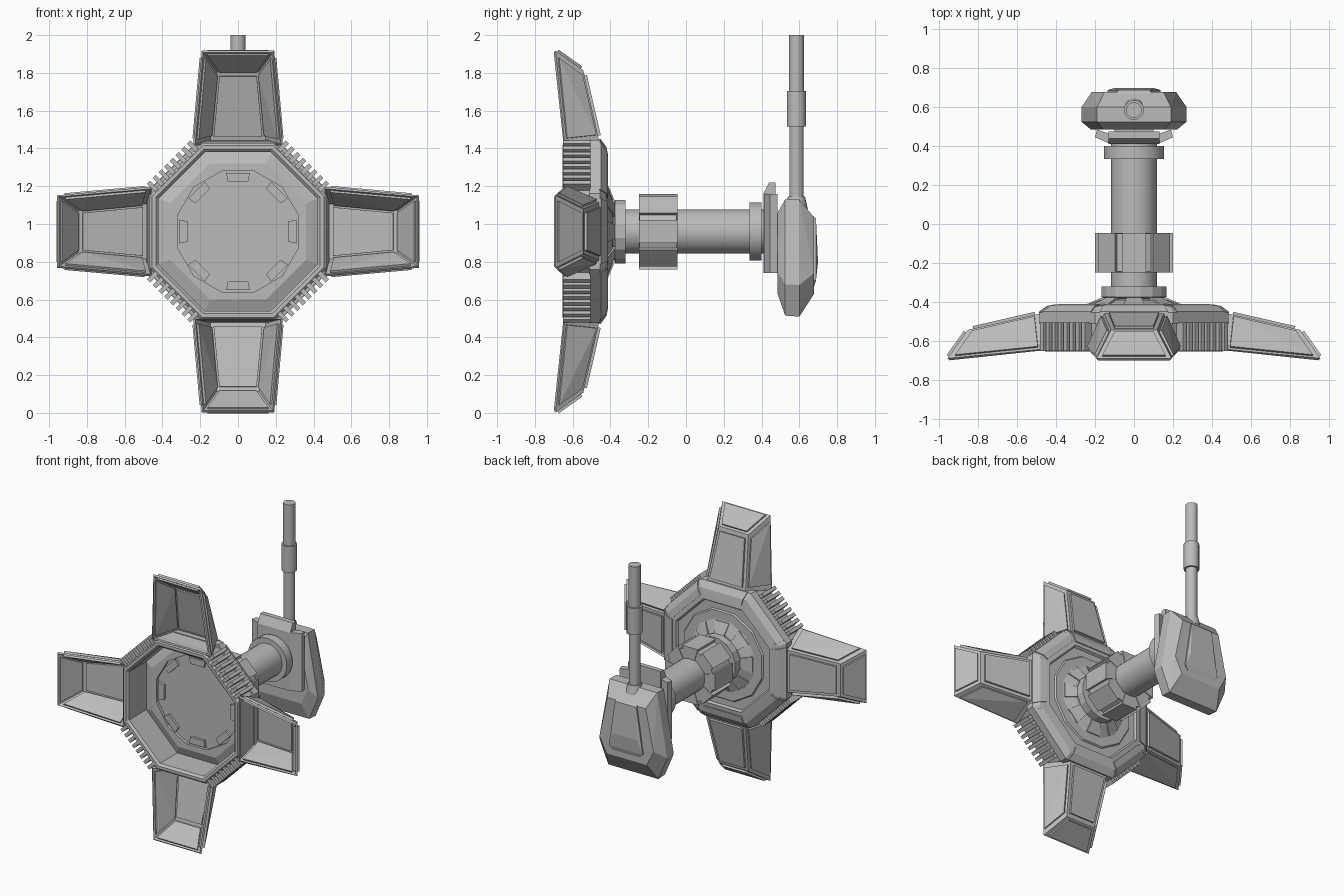
import bpy, bmesh, math
from mathutils import Matrix, Vector

if "Cube" in bpy.data.objects:
    bpy.data.objects.remove(bpy.data.objects["Cube"])

CZ = 0.96                                   # height of the main axis
grey = bpy.data.materials.new("mid grey")
grey.diffuse_color = (0.5, 0.5, 0.5, 1)
grey.use_nodes = True
grey.node_tree.nodes["Principled BSDF"].inputs["Base Color"].default_value = grey.diffuse_color


def finish(name, bm, turn=0.0, lift=CZ, smooth=False):
    """Turn about the main axis, lift into place and make the object."""
    bmesh.ops.remove_doubles(bm, verts=bm.verts, dist=1e-5)
    bmesh.ops.recalc_face_normals(bm, faces=bm.faces)
    bm.transform(Matrix.Translation((0, 0, lift)) @ Matrix.Rotation(turn, 4, 'Y'))
    me = bpy.data.meshes.new(name)
    bm.to_mesh(me)
    bm.free()
    me.materials.append(grey)
    ob = bpy.data.objects.new(name, me)
    bpy.context.collection.objects.link(ob)
    if smooth:
        bpy.context.view_layer.objects.active = ob
        ob.select_set(True)
        bpy.ops.object.shade_smooth_by_angle(angle=math.radians(30))
        ob.select_set(False)
    return ob


def lathe(name, profile, sides, smooth=False):
    """Spin (radius to the flats, y) points about the main axis."""
    bm = bmesh.new()
    k = 1 / math.cos(math.pi / sides)
    rings = []
    for r, y in profile:
        rings.append([bm.verts.new((r * k * math.sin(a), y, r * k * math.cos(a)))
                      for a in ((i + 0.5) * 2 * math.pi / sides for i in range(sides))]
                     if r > 0 else [bm.verts.new((0, y, 0))] * sides)
    for a, b in zip(rings, rings[1:]):
        for i in range(sides):
            j = (i + 1) % sides
            bm.faces.new(list(dict.fromkeys((a[i], a[j], b[j], b[i]))))
    return finish(name, bm, smooth=smooth)


def add_hull(bm, pts):
    part = bmesh.new()
    for p in pts:
        part.verts.new(p)
    bmesh.ops.convex_hull(part, input=part.verts)
    bmesh.ops.dissolve_limit(part, angle_limit=0.01, verts=part.verts, edges=part.edges)
    me = bpy.data.meshes.new("temp")
    part.to_mesh(me)
    part.free()
    bm.from_mesh(me)
    bpy.data.meshes.remove(me)


def box(x0, x1, y0, y1, z0, z1):
    return [(x, y, z) for x in (x0, x1) for y in (y0, y1) for z in (z0, z1)]


def wedge(r0, r1, half, y0, y1, y_in=None):
    """Tooth centred on +z, between two radii."""
    y_in = y1 if y_in is None else y_in
    return [(s * r * math.sin(half), y, r * math.cos(half))
            for r, yb in ((r0, y_in), (r1, y1)) for y in (y0, yb) for s in (-1, 1)]


def ring_of(name, pts, count, start=0.0):
    for i in range(count):
        bm = bmesh.new()
        add_hull(bm, pts)
        finish(name, bm, start + i * 2 * math.pi / count)


# octagonal hub: deep rim, raised cap inside, stepped and chamfered back
hub = lathe("hub", [(0, -.47), (.36, -.47), (.42, -.445), (.42, -.64), (.435, -.655),
                    (.455, -.655), (.47, -.64), (.47, -.51), (.485, -.51), (.485, -.455),
                    (.445, -.425), (.37, -.415), (.36, -.43), (0, -.43)], 8)
# shallow round recess with inward teeth on the cap
cutter = lathe("recess_cutter", [(0, -.6), (.32, -.6), (.32, -.45), (0, -.45)], 12)
cutter.hide_render = True
cutter.hide_viewport = True
cut = hub.modifiers.new("recess", 'BOOLEAN')
cut.object = cutter
cut.operation = 'DIFFERENCE'
cut.solver = 'EXACT'
ring_of("cap_tooth", wedge(.27, .317, .2, -.445, -.468), 8)
# chamfered rear edge trims
ring_of("hub_trim", [(s * x, y, z) for s in (-1, 1) for x, y, z in
                     ((.175, -.46, .489), (.175, -.45, .489), (.16, -.42, .445),
                      (.15, -.412, .40), (.15, -.43, .40))], 8)

# cooling ribs on the four diagonal sides
for q in range(4):
    bm = bmesh.new()
    for i in range(8):
        x = (i - 3.5) * 0.043
        add_hull(bm, box(x - .012, x + .012, -.652, -.505, .44, .52))
    finish("cooling_ribs", bm, math.pi / 4 + q * math.pi / 2)

# four open trays with raised panels on every wall
RB, RT = (.232, -.645, .46), (.188, -.695, .953)  # rim: base, tip
FB, FT = (.15, -.465, .48), (.115, -.55, .85)    # floor: base, tip


def side(p, s):
    return Vector((p[0] * s, p[1], p[2]))


rb, rt, fb, ft = [[side(p, s) for s in (-1, 1)] for p in (RB, RT, FB, FT)]
walls = {"floor": (fb[0], fb[1], ft[1], ft[0]), "tip": (ft[0], ft[1], rt[1], rt[0]),
         "left": (rb[0], fb[0], ft[0], rt[0]), "right": (fb[1], rb[1], rt[1], ft[1]),
         "base": (rb[0], rb[1], fb[1], fb[0])}
mid = Vector((0, -.62, .68))
for q in range(4):
    turn = q * math.pi / 2
    bm = bmesh.new()
    for quad in walls.values():
        bm.faces.new([bm.verts.new(p) for p in quad])
    tray = finish("arm_tray", bm, turn)
    shell = tray.modifiers.new("thickness", 'SOLIDIFY')
    shell.thickness = 0.016
    shell.offset = 0
    bm = bmesh.new()
    for key, quad in walls.items():
        if key == "base":
            continue
        c = sum(quad, Vector()) / 4
        n = (quad[2] - quad[0]).cross(quad[3] - quad[1]).normalized()
        if n.dot(c - mid) < 0:
            n = -n
        inner = [c + (p - c) * 0.86 for p in quad]
        add_hull(bm, [p + n * d for p in inner for d in (-.018, .02)])
    finish("arm_panels", bm, turn)

# rear cone with teeth, boom tube and collars
lathe("rear_cone", [(0, -.44), (.325, -.44), (.31, -.42), (.25, -.42), (.17, -.39), (0, -.39)], 12)
ring_of("cone_tooth", wedge(.15, .25, .22, -.44, -.412, -.37), 8)
lathe("front_collar", [(0, -.41), (.168, -.375), (.168, -.32), (0, -.32)], 16)
lathe("boom_tube", [(0, -.42), (.117, -.42), (.117, .44), (0, .44)], 32, True)
lathe("rear_collar", [(0, .335), (.154, .335), (.154, .40), (0, .40)], 32, True)
lathe("sleeve_core", [(0, -.245), (.185, -.245), (.185, -.05), (0, -.05)], 16)
ring_of("sleeve_pad", wedge(.1, .209, .3, -.25, -.045), 8)

# bent bracket between boom and housing
bm = bmesh.new()
add_hull(bm, [(x, y, z) for x in (-.13, .13) for y, z in
              ((.41, -.22), (.47, -.22), (.41, .2), (.44, .26), (.475, .26))])
for s in (-1, 1):
    add_hull(bm, [(s * x, y, z) for x, y in ((.13, .415), (.13, .465), (.2, .445), (.19, .485))
                  for z in (-.22, .2)])
add_hull(bm, box(-.1, .1, .43, .52, -.16, .05))
finish("bracket", bm)

# receiver housing: faceted, wider toward the bottom
bm = bmesh.new()
pts = []
for y, k, top, low in ((.485, .82, 1.06, .63), (.525, 1, 1.13, .515), (.60, 1, 1.13, .51),
                       (.678, .8, 1.035, .63)):
    for x, z in ((.19, top), (.27, low + .27 * (top - low)), (.2, low)):
        pts += [(s * x * k, y, z) for s in (-1, 1)]
add_hull(bm, pts)
finish("housing", bm, lift=0)
# raised, tapered panel on the back of the housing
bm = bmesh.new()
add_hull(bm, [(s * x, y, z) for s in (-1, 1) for x, y, z in
              ((.08, .6, 1.1), (.085, .688, 1.03), (.10, .699, .8), (.135, .688, .7),
               (.135, .6, .7), (.1, .675, .66))])
finish("housing_panel", bm, lift=0)

# antenna mast with base flange and grip sleeve
for name, r0, r1, z0, z1 in (("mast_flange", .06, .045, 1.08, 1.145),
                             ("mast_lower", .038, .038, 1.1, 1.55),
                             ("mast_sleeve", .051, .051, 1.515, 1.705),
                             ("mast_upper", .04, .04, 1.69, 2.0)):
    bm = bmesh.new()
    bmesh.ops.create_cone(bm, cap_ends=True, segments=20, radius1=r0, radius2=r1, depth=z1 - z0,
                          matrix=Matrix.Translation((0, .585, (z0 + z1) / 2)))
    finish(name, bm, lift=0, smooth=True)
